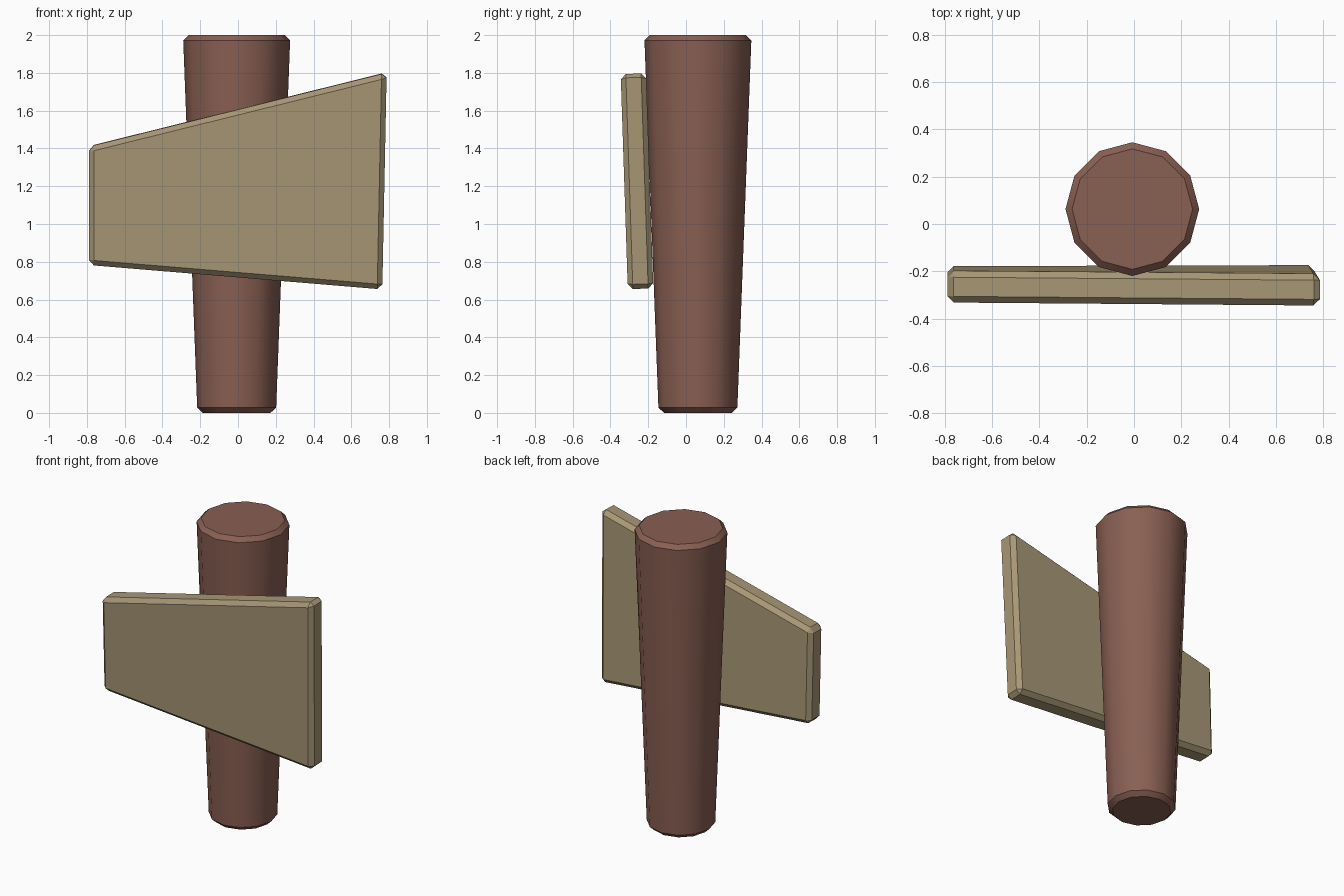
import bpy, bmesh
from mathutils import Matrix

if "Cube" in bpy.data.objects:
    bpy.data.objects.remove(bpy.data.objects["Cube"])


def finish(bm, name, color, chamfer):
    bmesh.ops.recalc_face_normals(bm, faces=bm.faces)
    mesh = bpy.data.meshes.new(name)
    bm.to_mesh(mesh)
    bm.free()
    obj = bpy.data.objects.new(name, mesh)
    bpy.context.collection.objects.link(obj)
    mat = bpy.data.materials.new(name + "_wood")
    mat.diffuse_color = (*color, 1)
    mat.use_nodes = True
    mat.node_tree.nodes["Principled BSDF"].inputs["Base Color"].default_value = mat.diffuse_color
    mesh.materials.append(mat)
    bev = obj.modifiers.new("chamfer", 'BEVEL')
    bev.width = chamfer
    bev.segments = 1
    bev.limit_method = 'ANGLE'
    bev.angle_limit = 0.7
    return obj


# Tapered 12-sided post, wider at the top
bm = bmesh.new()
bmesh.ops.create_cone(bm, cap_ends=True, segments=12, radius1=0.208,
                      radius2=0.284, depth=2,
                      matrix=Matrix.Translation((-0.007, 0.063, 1)))
post = finish(bm, "post", (0.25, 0.115, 0.085), 0.028)
bpy.context.view_layer.objects.active = post
post.select_set(True)
bpy.ops.object.shade_smooth_by_angle(angle=0.62)

# Crooked sign board, leaning slightly with the taper of the post
outline = [(-0.79, 0.782), (0.764, 0.653), (0.787, 1.80), (-0.79, 1.409)]
bm = bmesh.new()
front = [bm.verts.new((x, -0.345 + (1.77 - z) * 0.033, z)) for x, z in outline]
face = bm.faces.new(front)
ext = bmesh.ops.extrude_face_region(bm, geom=[face])
back = [v for v in ext["geom"] if isinstance(v, bmesh.types.BMVert)]
bmesh.ops.translate(bm, verts=back, vec=(0, 0.135, 0.004))
if face.is_valid and len(bm.faces) < 6:
    bm.faces.new(front)
board = finish(bm, "sign_board", (0.39, 0.31, 0.18), 0.027)
